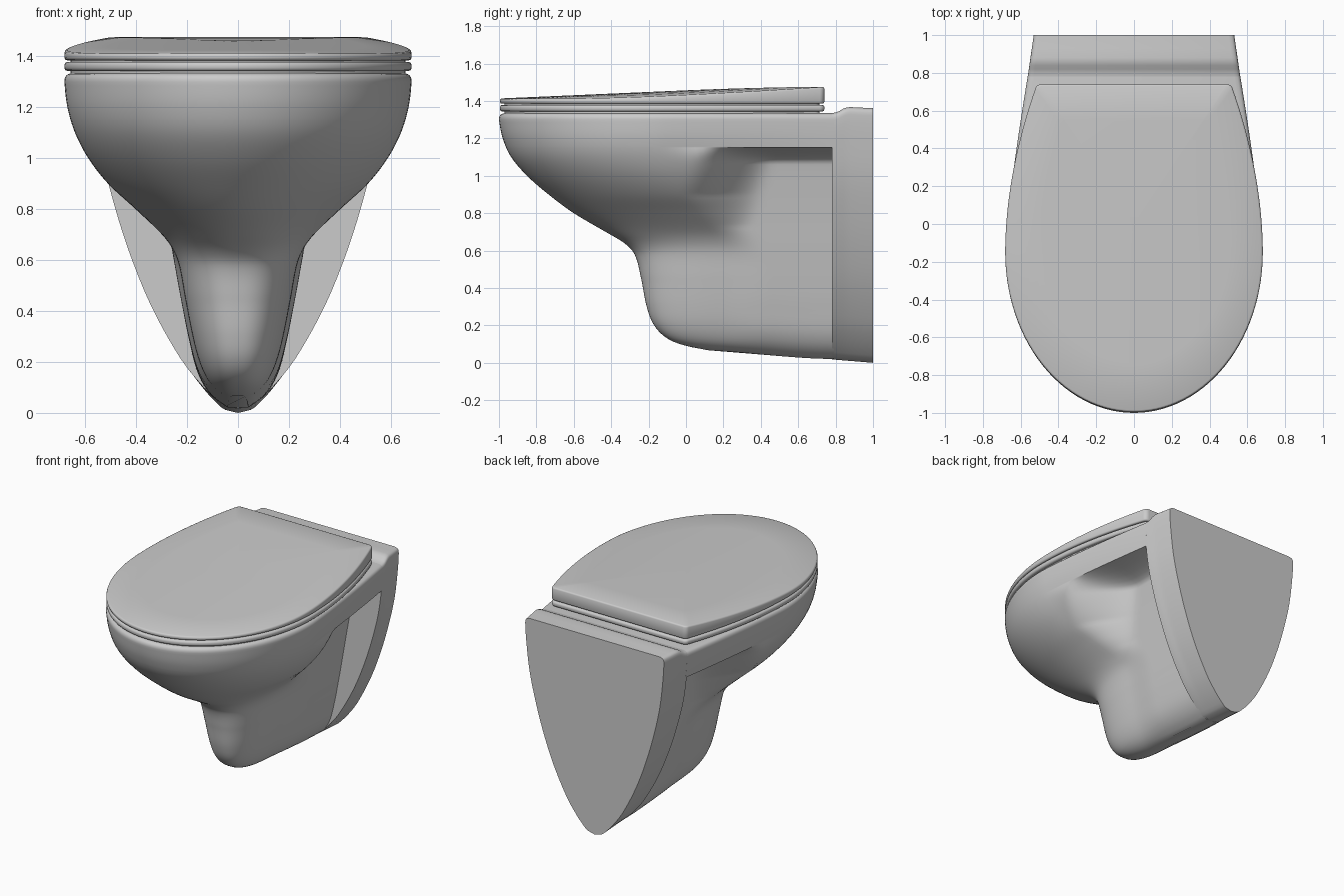
import bpy, bmesh, math

cube = bpy.data.objects.get("Cube")
if cube:
    bpy.data.objects.remove(cube)

ceramic = bpy.data.materials.new("grey_ceramic")
ceramic.use_nodes = True
GREY = (0.6, 0.6, 0.6, 1)
ceramic.diffuse_color = GREY
ceramic.node_tree.nodes["Principled BSDF"].inputs["Base Color"].default_value = GREY


def smooth(t):
    t = min(max(t, 0), 1)
    return t * t * (3 - 2 * t)


def curve_at(rows, z):
    """Smooth interpolation of rows keyed by their first value."""
    i = 0
    while i < len(rows) - 2 and z > rows[i + 1][0]:
        i += 1
    a, b = rows[i], rows[i + 1]
    before, after = rows[max(i - 1, 0)], rows[min(i + 2, len(rows) - 1)]
    h = b[0] - a[0]
    t = min(max((z - a[0]) / h, 0), 1)
    out = []
    for c in range(1, len(a)):
        m0 = (b[c] - before[c]) / (b[0] - before[0]) * h
        m1 = (after[c] - a[c]) / (after[0] - a[0]) * h
        out.append(a[c] + t * t * (3 - 2 * t) * (b[c] - a[c])
                   + t * (1 - t) ** 2 * m0 - t * t * (1 - t) * m1)
    return out


def loft(name, rings, angle=40):
    """Skin a list of equal closed rings and cap both ends."""
    bm = bmesh.new()
    loops = [[bm.verts.new(p) for p in ring] for ring in rings]
    n = len(loops[0])
    for low, high in zip(loops, loops[1:]):
        for i in range(n):
            j = (i + 1) % n
            bm.faces.new((low[i], low[j], high[j], high[i]))
    bm.faces.new(loops[0])
    bm.faces.new(loops[-1])
    bmesh.ops.remove_doubles(bm, verts=bm.verts, dist=0.0001)
    bmesh.ops.recalc_face_normals(bm, faces=bm.faces)
    mesh = bpy.data.meshes.new(name)
    bm.to_mesh(mesh)
    bm.free()
    mesh.materials.append(ceramic)
    obj = bpy.data.objects.new(name, mesh)
    bpy.context.collection.objects.link(obj)
    bpy.ops.object.select_all(action="DESELECT")
    obj.select_set(True)
    bpy.context.view_layer.objects.active = obj
    bpy.ops.object.shade_smooth_by_angle(angle=math.radians(angle))


def mirrored(half):
    """Complete an outline that starts on the centre line."""
    return [(-x, y) for x, y in reversed(half[1:])] + half


def nose(width, front, widest, power=2, steps=28):
    pts = []
    for i in range(steps + 1):
        a = math.pi / 2 * i / steps
        pts.append((width * math.sin(a) ** (2 / power),
                    widest - (widest - front) * math.cos(a) ** (2 / power)))
    return pts


# Bowl and pedestal: height, front edge, half width
BODY = [(0.07, 0.12, 0.03), (0.09, 0, 0.075), (0.13, -0.1, 0.115), (0.2, -0.17, 0.15),
        (0.3, -0.21, 0.178), (0.45, -0.24, 0.208), (0.58, -0.275, 0.232),
        (0.64, -0.33, 0.255), (0.7, -0.43, 0.298), (0.8, -0.6, 0.402),
        (0.9, -0.735, 0.51), (1, -0.85, 0.588), (1.1, -0.935, 0.64),
        (1.2, -0.98, 0.67), (1.3, -1, 0.682), (1.318, -0.997, 0.679),
        (1.33, -0.986, 0.668), (1.335, -0.968, 0.65)]
# Half width of the straight neck behind the bowl
NECK = [(0.07, 0.04), (0.1, 0.09), (0.14, 0.13), (0.2, 0.163), (0.3, 0.192),
        (0.4, 0.215), (0.6, 0.252), (0.8, 0.287), (1, 0.325), (1.16, 0.36)]
# Shield profile of the wall flange: height, half width
SHIELD = [(0, 0), (0.012, 0.05), (0.05, 0.095), (0.1, 0.14), (0.2, 0.212), (0.4, 0.315),
          (0.6, 0.392), (0.8, 0.452), (1, 0.498), (1.2, 0.523), (1.325, 0.531),
          (1.345, 0.527), (1.355, 0.517), (1.36, 0.5)]
RECESS_TOP = 1.152
BODY_TOP = 1.335
BODY_BACK = 0.79


def flange_scale(y):
    return 1 + 0.06 * (1 - y) / 0.22


def body_ring(z):
    front, width = curve_at(BODY, z)
    widest = 0.2 - 0.35 * smooth((z - 0.5) / 0.7)
    half = nose(width, front, widest, 2 + 0.5 * (1 - smooth((z - 0.5) / 0.3)))
    neck = curve_at(NECK, z)[0]
    # The upper sides run flush into the flange
    rear = curve_at(SHIELD, z * 1.36 / BODY_TOP)[0] * flange_scale(BODY_BACK)
    # Under the recess ceiling the sides sweep in to the narrow neck
    ceiling = min(max((z - 1.07) / (RECESS_TOP - 1.07), 0), 1) ** 2
    crease = 0.22 + 0.29 * (z - 0.25)
    start = max(crease - 0.42, widest)
    end = max(crease, start + 0.25)
    for i in range(1, 25):
        y = widest + (BODY_BACK - widest) * i / 24
        slab = width - (width - rear) * ((y - widest) / (BODY_BACK - widest)) ** 1.3
        swept = width - (width - neck) * smooth((y - start) / (end - start))
        half.append((swept + (slab - swept) * ceiling, y))
    # The underside slopes down towards the wall
    return [(x, y, z - 0.06 * smooth(y / 0.8) * max(0, 1 - z / 0.4))
            for x, y in mirrored(half)]


levels = [0.07 + 0.015 * i for i in range(83)] + [
    RECESS_TOP, RECESS_TOP + 0.004, 1.31, 1.318, 1.324, 1.328, 1.331, 1.3335, BODY_TOP]
loft("bowl_and_pedestal", [body_ring(z) for z in sorted(levels)])

# Wall flange
heights = sorted([0.04 * i for i in range(34)]
                 + [0.004, 0.012, 0.022, 1.335, 1.345, 1.35, 1.355, 1.358, 1.36])


def flange_ring(y, top):
    lift = 0.018 * (1 - y) / 0.22
    half = [(curve_at(SHIELD, z)[0] * flange_scale(y), lift + z * (top - lift) / 1.36)
            for z in heights]
    return [(x, y, z) for x, z in mirrored(half)]


loft("wall_flange", [flange_ring(y, top) for y, top in
                     ((0.78, 1.335), (0.8, 1.338), (0.82, 1.346), (0.84, 1.358),
                      (0.86, 1.365), (0.88, 1.367), (0.93, 1.364), (1, 1.362))])


# Seat and lid share one outline with a straight back edge
def seat_outline(inset):
    width, widest, back = 0.682 - inset, -0.15, 0.74 - inset
    half = nose(width, -0.995 + inset, widest)
    corner = 0.025
    for i in range(1, 21):
        y = widest + (back - corner - widest) * i / 20
        half.append((width - 0.168 * ((y - widest) / 0.89) ** 1.9, y))
    x, y = half[-1]
    for i in range(1, 7):
        a = math.pi / 2 * i / 6
        half.append((x - corner * (1 - math.cos(a)) - 0.008 * i / 6, y + corner * math.sin(a)))
    return mirrored(half)


def slab(name, bottom, top_at, edge):
    rings = []
    for inset, drop in ((edge, 0), (edge * 0.3, edge * 0.3), (0, edge)):
        rings.append([(x, y, bottom + drop) for x, y in seat_outline(inset)])
    for inset, drop in ((0, edge), (edge * 0.3, edge * 0.3), (edge, 0)):
        rings.append([(x, y, top_at(x, y) - drop) for x, y in seat_outline(inset)])
    # Shrinking rings carry the crown of the top face
    for s in (0.75, 0.5, 0.25, 0.05):
        rings.append([(x * s, y * s, top_at(x * s, y * s)) for x, y in seat_outline(edge)])
    loft(name, rings, 50)


slab("seat", 1.343, lambda x, y: 1.379, 0.012)
slab("lid", 1.385, lambda x, y: 1.413 + 0.076 * (y + 1) / 1.74 - 0.055 * x * x, 0.01)

# Hidden pads that carry the seat and lid
for name, low, high in (("seat_pad", 1.33, 1.35), ("lid_pad", 1.37, 1.395)):
    loft(name, [[(x, y, z) for x, y in seat_outline(0.025)] for z in (low, high)])
